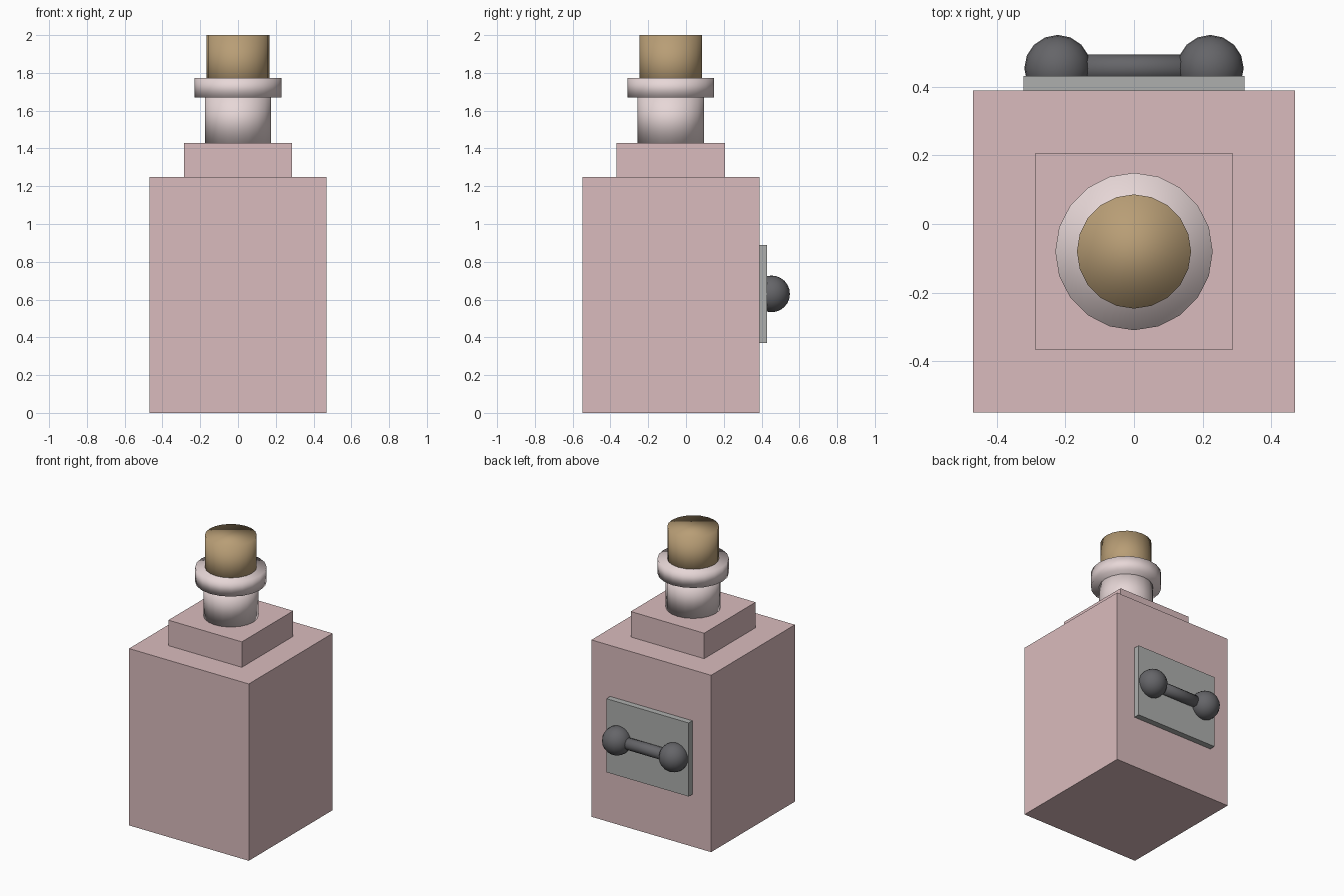
import bpy
from math import pi

if "Cube" in bpy.data.objects:
    bpy.data.objects.remove(bpy.data.objects["Cube"])

CY = -0.08  # bottle axis in y


def material(name, rgb):
    m = bpy.data.materials.new(name)
    m.diffuse_color = (*rgb, 1)
    m.use_nodes = True
    m.node_tree.nodes["Principled BSDF"].inputs["Base Color"].default_value = m.diffuse_color
    return m


GLASS = material("pink_glass", (0.70, 0.50, 0.51))
NECK = material("pale_pink", (0.80, 0.68, 0.68))
CORK = material("cork_brown", (0.48, 0.34, 0.18))
PLATE = material("label_grey", (0.42, 0.43, 0.42))
DARK = material("dark_grey", (0.13, 0.13, 0.14))


def finish(name, mat, smooth=False):
    ob = bpy.context.object
    ob.name = name
    ob.data.materials.append(mat)
    if smooth:
        bpy.ops.object.shade_smooth()
    return ob


def box(name, mat, half_x, y0, y1, z0, z1):
    bpy.ops.mesh.primitive_cube_add(size=1, location=(0, (y0 + y1) / 2, (z0 + z1) / 2))
    bpy.context.object.scale = (2 * half_x, y1 - y0, z1 - z0)
    bpy.ops.object.transform_apply(location=False, rotation=False, scale=True)
    finish(name, mat)


def round_part(name, mat, radius, z0, z1):
    bpy.ops.mesh.primitive_cylinder_add(vertices=20, radius=radius, depth=z1 - z0,
                                        location=(0, CY, (z0 + z1) / 2))
    finish(name, mat, True)


# Square bottle body and stepped shoulder
box("bottle_body", GLASS, 0.468, CY - 0.468, CY + 0.468, 0, 1.25)
box("shoulder", GLASS, 0.287, CY - 0.287, CY + 0.287, 1.25, 1.43)

# Neck, lip and cork
round_part("neck", NECK, 0.176, 1.43, 1.68)
round_part("lip", NECK, 0.229, 1.67, 1.773)
round_part("cork", CORK, 0.166, 1.70, 2.0)

# Label on the back
box("label", PLATE, 0.322, 0.388, 0.43, 0.37, 0.89)

# Dumbbell-shaped bone on the label
for side, x in (("left", -0.222), ("right", 0.222)):
    bpy.ops.mesh.primitive_uv_sphere_add(segments=16, ring_count=12, radius=0.097,
                                         location=(x, 0.453, 0.63))
    finish("bone_end_" + side, DARK, True)
bpy.ops.mesh.primitive_cylinder_add(vertices=12, radius=0.04, depth=0.44,
                                    location=(0, 0.453, 0.63), rotation=(0, pi / 2, 0))
finish("bone_shaft", DARK, True)
